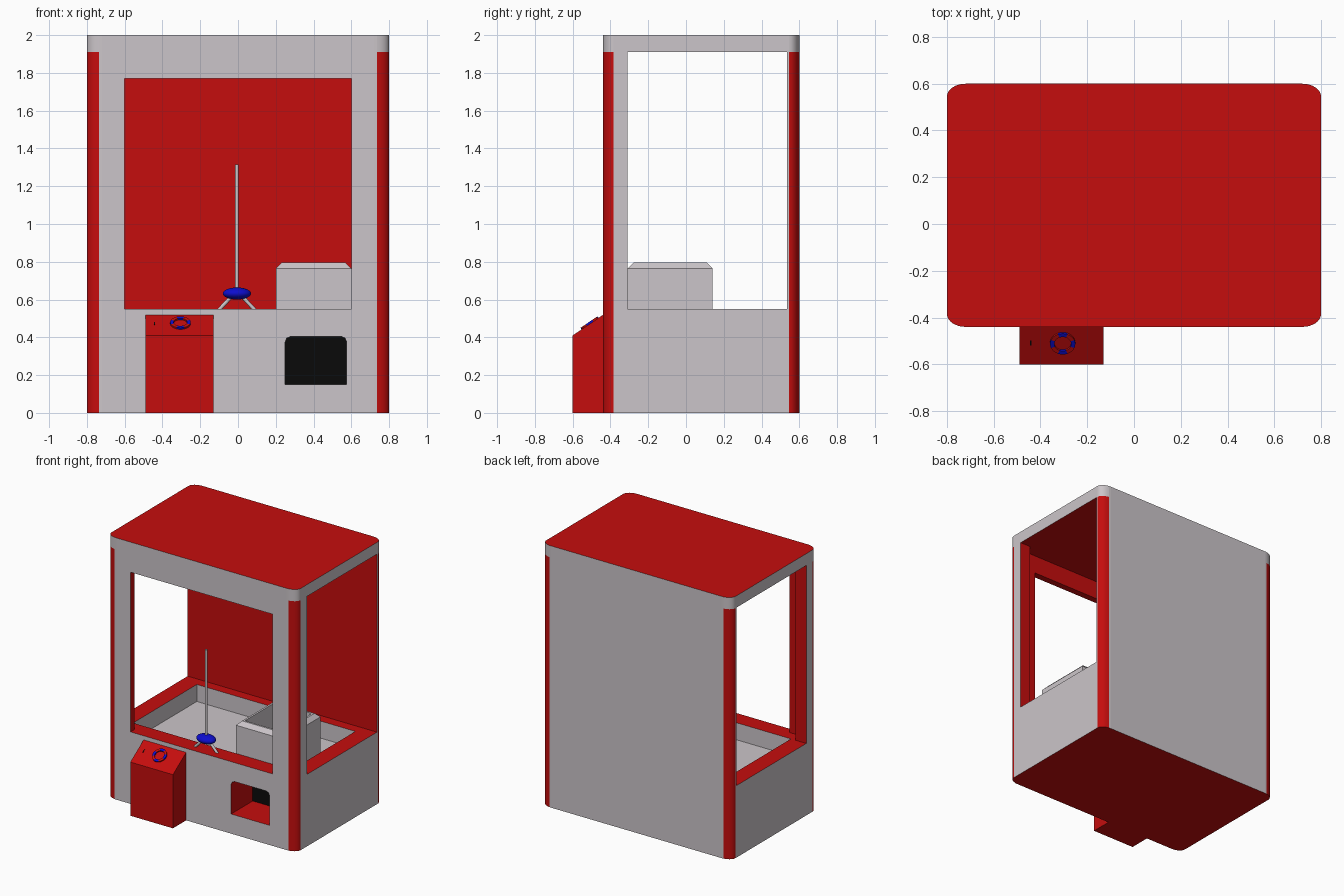
import bpy, bmesh
from math import pi, cos, sin, atan2
from mathutils import Matrix, Vector

cube = bpy.data.objects.get("Cube")
if cube:
    bpy.data.objects.remove(cube, do_unlink=True)


def material(name, rgb):
    m = bpy.data.materials.new(name)
    m.use_nodes = True
    m.diffuse_color = (*rgb, 1)
    m.node_tree.nodes["Principled BSDF"].inputs["Base Color"].default_value = (*rgb, 1)
    return m


RED, GREY, BLUE, BLACK = range(4)
MATS = [material("red", (0.56, 0.004, 0.004)), material("light grey", (0.6, 0.56, 0.585)),
        material("blue", (0.004, 0.004, 0.62)), material("black", (0.003, 0.003, 0.003))]


def finish(bm, name, mat=RED):
    bmesh.ops.recalc_face_normals(bm, faces=bm.faces[:])
    me = bpy.data.meshes.new(name)
    bm.to_mesh(me)
    bm.free()
    for m in MATS:
        me.materials.append(m)
    for p in me.polygons:
        p.material_index = mat
    ob = bpy.data.objects.new(name, me)
    bpy.context.collection.objects.link(ob)
    return ob


def prism(name, points, offset, mat=RED):
    """Extrude a closed outline of 3D points along an offset."""
    bm = bmesh.new()
    face = bm.faces.new([bm.verts.new(p) for p in points])
    new = bmesh.ops.extrude_face_region(bm, geom=[face])["geom"]
    bmesh.ops.translate(bm, vec=offset, verts=[v for v in new if isinstance(v, bmesh.types.BMVert)])
    return finish(bm, name, mat)


def box(name, x, y, z, mat=RED):
    pts = [(x[0], y[0], z[0]), (x[1], y[0], z[0]), (x[1], y[1], z[0]), (x[0], y[1], z[0])]
    return prism(name, pts, (0, 0, z[1] - z[0]), mat)


def cut(ob, *cutters):
    for c in cutters:
        c.hide_render = True
        mod = ob.modifiers.new("cut", 'BOOLEAN')
        mod.operation, mod.solver, mod.object = 'DIFFERENCE', 'EXACT', c
        bpy.context.view_layer.objects.active = ob
        bpy.ops.object.modifier_apply(modifier=mod.name)
        bpy.data.objects.remove(c, do_unlink=True)


def smooth(ob, angle=0.6):
    bpy.ops.object.select_all(action='DESELECT')
    ob.select_set(True)
    bpy.context.view_layer.objects.active = ob
    bpy.ops.object.shade_smooth_by_angle(angle=angle)


# Cabinet outline with rounded corners
W, FRONT, BACK, RX, RY = 0.8, -0.44, 0.6, 0.08, 0.055
SILL, CEIL, TOP, INNER = 0.55, 1.91, 2.0, -0.31


def cabinet_slab(name, z0, z1):
    pts, n = [], 8
    corners = [(W - RX, BACK - RY), (RX - W, BACK - RY), (RX - W, FRONT + RY), (W - RX, FRONT + RY)]
    for q, (cx, cy) in enumerate(corners):
        for i in range(n + 1):
            a = (q + i / n) * pi / 2
            pts.append((cx + RX * cos(a), cy + RY * sin(a), z0))
    return prism(name, pts, (0, 0, z1 - z0))


def paint_shell(ob, corner_mat):
    """Grey on the flat outer faces, corner colour on the rounded ones, red inside."""
    for p in ob.data.polygons:
        c, n = p.center, p.normal
        if abs(n.z) > 0.5:
            continue
        if (abs(c.x) > W - 1e-3 and abs(n.x) > 0.99) or c.y < FRONT + 1e-3 or c.y > BACK - 1e-3:
            p.material_index = GREY
        elif abs(c.x) > W - RX and 0.02 < abs(n.x) < 0.999:
            p.material_index = corner_mat
            p.use_smooth = True


# Base with prize tray and delivery hatch
base = cabinet_slab("base", 0, SILL)
FLOOR, HATCH_BACK = 0.42, -0.18
hatch = [(0.25, 0.15), (0.575, 0.15), (0.575, 0.375), (0.567, 0.396), (0.545, 0.405),
         (0.28, 0.405), (0.258, 0.396), (0.25, 0.375)]
cut(base,
    box("tray_cutter", (-0.67, 0.67), (INNER, 0.46), (FLOOR, 1)),
    prism("hatch_cutter", [(x, -0.7, z) for x, z in hatch], (0, HATCH_BACK + 0.7, 0)))
paint_shell(base, RED)
for p in base.data.polygons:
    c = p.center
    in_tray = abs(c.x) < 0.68 and INNER - 0.01 < c.y < 0.47
    if in_tray and FLOOR - 0.001 < c.z < SILL - 0.01:
        p.material_index = GREY
    elif abs(c.y - HATCH_BACK) < 0.002 and abs(p.normal.y) > 0.9:
        p.material_index = BLACK

# Upper frame: front frame, corner posts and back panel
frame = cabinet_slab("upper_frame", SILL, CEIL)
cut(frame,
    box("side_cutter", (-1, 1), (INNER, 0.535), (0.4, 2.1)),
    box("pocket_cutter", (-0.71, 0.71), (-0.39, 0), (0.4, 2.1)),
    box("window_cutter", (-0.6, 0.6), (-0.7, 0), (0.4, 1.77)))
paint_shell(frame, RED)

# Roof
roof = cabinet_slab("roof", CEIL, TOP)
paint_shell(roof, GREY)

# Open prize chute with a chamfered rim
bm = bmesh.new()
rings = []
for d, z in [(0, FLOOR), (0, 0.765), (0.03, 0.795), (0.045, 0.795), (0.045, FLOOR + 0.002)]:
    x0, x1, y0, y1 = 0.2 + d, 0.6 - d, INNER + 0.001 + d, 0.14 - d
    rings.append([bm.verts.new(v) for v in
                  [(x0, y0, z), (x1, y0, z), (x1, y1, z), (x0, y1, z)]])
for a, b in zip(rings, rings[1:]):
    for i in range(4):
        j = (i + 1) % 4
        bm.faces.new((a[i], a[j], b[j], b[i]))
bm.faces.new(rings[0])
bm.faces.new(rings[-1])
finish(bm, "prize_chute", GREY)

# Control console with a sloped top
Y0, Y1, Z0, Z1 = -0.6, FRONT + 0.002, 0.41, 0.52
side = [(Y0, 0), (Y1, 0), (Y1, Z1), (Y0, Z0)]
prism("control_console", [(-0.49, y, z) for y, z in side], (0.36, 0, 0))
slope = atan2(Z1 - Z0, Y1 - Y0)


def on_slope(x, y):
    z = Z0 + (y - Y0) * (Z1 - Z0) / (Y1 - Y0)
    return Matrix.Translation((x, y, z)) @ Matrix.Rotation(slope, 4, 'X')


# Dial ring of alternating blue and red segments, and a coin slot
dial = on_slope(-0.305, -0.508)
for k in range(8):
    start = (k - 0.5) * pi / 4
    angles = [start + i * pi / 16 for i in range(5)]
    arc = [(0.054 * cos(a), 0.054 * sin(a)) for a in angles]
    arc += [(0.036 * cos(a), 0.036 * sin(a)) for a in reversed(angles)]
    seg = prism("dial_segment_%d" % (k + 1), [(x, y, -0.002) for x, y in arc],
                (0, 0, 0.012), RED if k % 2 else BLUE)
    seg.matrix_world = dial
slot = box("coin_slot", (-0.003, 0.003), (-0.012, 0.012), (-0.002, 0.002), BLACK)
slot.matrix_world = on_slope(-0.442, -0.508)


# Claw: rod, hub and prongs
def rod(name, a, b, r):
    a, b = Vector(a), Vector(b)
    bm = bmesh.new()
    bmesh.ops.create_cone(bm, cap_ends=True, segments=16, radius1=r, radius2=r, depth=(b - a).length)
    turn = (b - a).to_track_quat('Z', 'Y').to_matrix().to_4x4()
    bm.transform(Matrix.Translation((a + b) / 2) @ turn)
    smooth(finish(bm, name, GREY))


CX, CY = -0.006, -0.375
rod("claw_rod", (CX, CY, 0.64), (CX, CY, 1.315), 0.009)
for label, s in (("right", -1), ("left", 1)):
    rod("claw_prong_" + label, (CX + s * 0.02, CY, 0.625), (CX + s * 0.095, CY, 0.545), 0.01)
bm = bmesh.new()
bmesh.ops.create_uvsphere(bm, u_segments=24, v_segments=12, radius=1)
bm.transform(Matrix.Translation((CX, CY, 0.632)) @ Matrix.Diagonal((0.075, 0.055, 0.032, 1)))
smooth(finish(bm, "claw_hub", BLUE))
